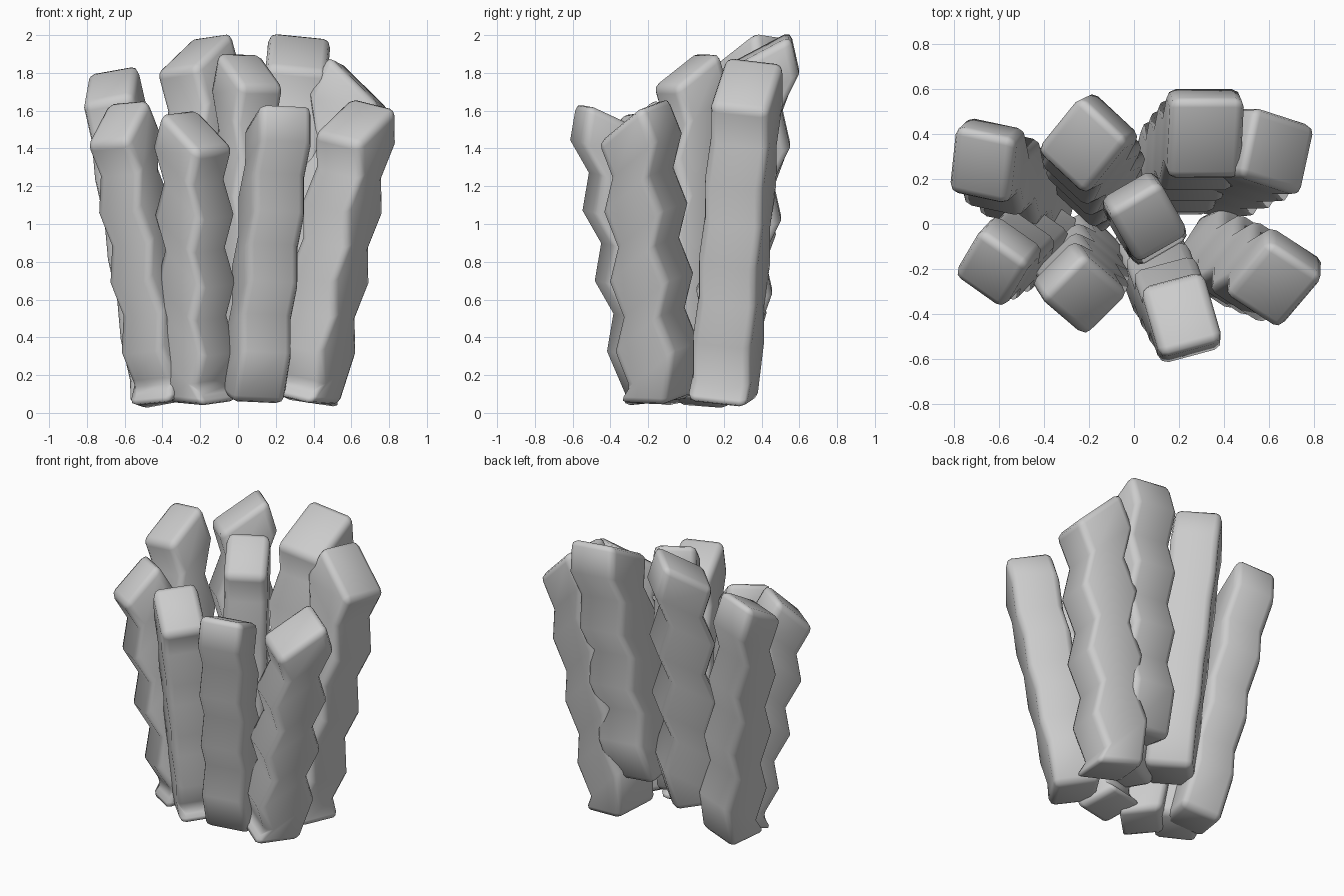
import bpy, bmesh, math
from mathutils import Vector

cube = bpy.data.objects.get("Cube")
if cube:
    bpy.data.objects.remove(cube, do_unlink=True)

# One plain grey for every strip
grey = bpy.data.materials.new("plain_grey")
grey.use_nodes = True
colour = (0.6, 0.6, 0.6, 1)
grey.diffuse_color = colour
grey.node_tree.nodes["Principled BSDF"].inputs["Base Color"].default_value = colour

SEGMENTS = 8      # half waves along each strip
AMP = 0.035       # sideways swing of the zigzag
TILT = 0.7        # slope of the top cut and of the ridges


def crinkle_strip(name, bottom, top, ridge_angle, width):
    """Square bar that zigzags toward ridge_angle; ridges run parallel to the slanted top."""
    bottom, top = Vector(bottom), Vector(top)
    axis = (top - bottom).normalized()
    a = math.radians(ridge_angle)
    u = Vector((math.cos(a), math.sin(a), 0))
    u = (u - axis * u.dot(axis)).normalized()
    v = axis.cross(u)
    h = width / 2

    bm = bmesh.new()
    rings = []
    for i in range(SEGMENTS + 1):
        side = 1 if i % 2 == 0 else -1
        centre = bottom.lerp(top, i / SEGMENTS) + u * AMP * side
        slant = TILT if i else 0
        rings.append([bm.verts.new(centre + h * (su * (u - axis * slant) + sv * v))
                      for su, sv in ((-1, -1), (1, -1), (1, 1), (-1, 1))])
    for low, high in zip(rings, rings[1:]):
        for k in range(4):
            n = (k + 1) % 4
            bm.faces.new((low[k], low[n], high[n], high[k]))
    bm.faces.new(rings[0][::-1])
    bm.faces.new(rings[-1])
    bmesh.ops.recalc_face_normals(bm, faces=bm.faces)
    for f in bm.faces:
        f.smooth = True

    mesh = bpy.data.meshes.new(name)
    bm.to_mesh(mesh)
    bm.free()
    mesh.materials.append(grey)
    obj = bpy.data.objects.new(name, mesh)
    bpy.context.collection.objects.link(obj)

    # Rounded long edges and ends, wave crests left crisp
    bevel = obj.modifiers.new("rounded_edges", "BEVEL")
    bevel.width = 0.04
    bevel.segments = 2
    bevel.limit_method = "ANGLE"
    bevel.angle_limit = math.radians(55)


# Back row
crinkle_strip("back_right_strip", (-0.40, 0.10, 0.05), (-0.67, 0.29, 1.74), 258, 0.28)
crinkle_strip("back_mid_right_strip", (-0.14, 0.17, 0.25), (-0.21, 0.37, 1.91), 227, 0.30)
crinkle_strip("back_mid_left_strip", (0.17, 0.22, 0.36), (0.32, 0.41, 1.91), 270, 0.33)
crinkle_strip("back_left_strip", (0.33, 0.20, 0.07), (0.61, 0.33, 1.75), 348, 0.32)
# Centre
crinkle_strip("centre_strip", (0.04, 0.01, 0.22), (0.05, 0.03, 1.82), 300, 0.27)
# Front row
crinkle_strip("front_right_strip", (-0.38, -0.04, 0.07), (-0.62, -0.18, 1.55), 235, 0.27)
crinkle_strip("front_mid_right_strip", (-0.21, -0.13, 0.06), (-0.24, -0.30, 1.50), 315, 0.28)
crinkle_strip("front_mid_left_strip", (0.08, -0.17, 0.07), (0.22, -0.43, 1.56), 105, 0.29)
crinkle_strip("front_left_strip", (0.36, -0.13, 0.07), (0.64, -0.25, 1.55), 237, 0.30)
